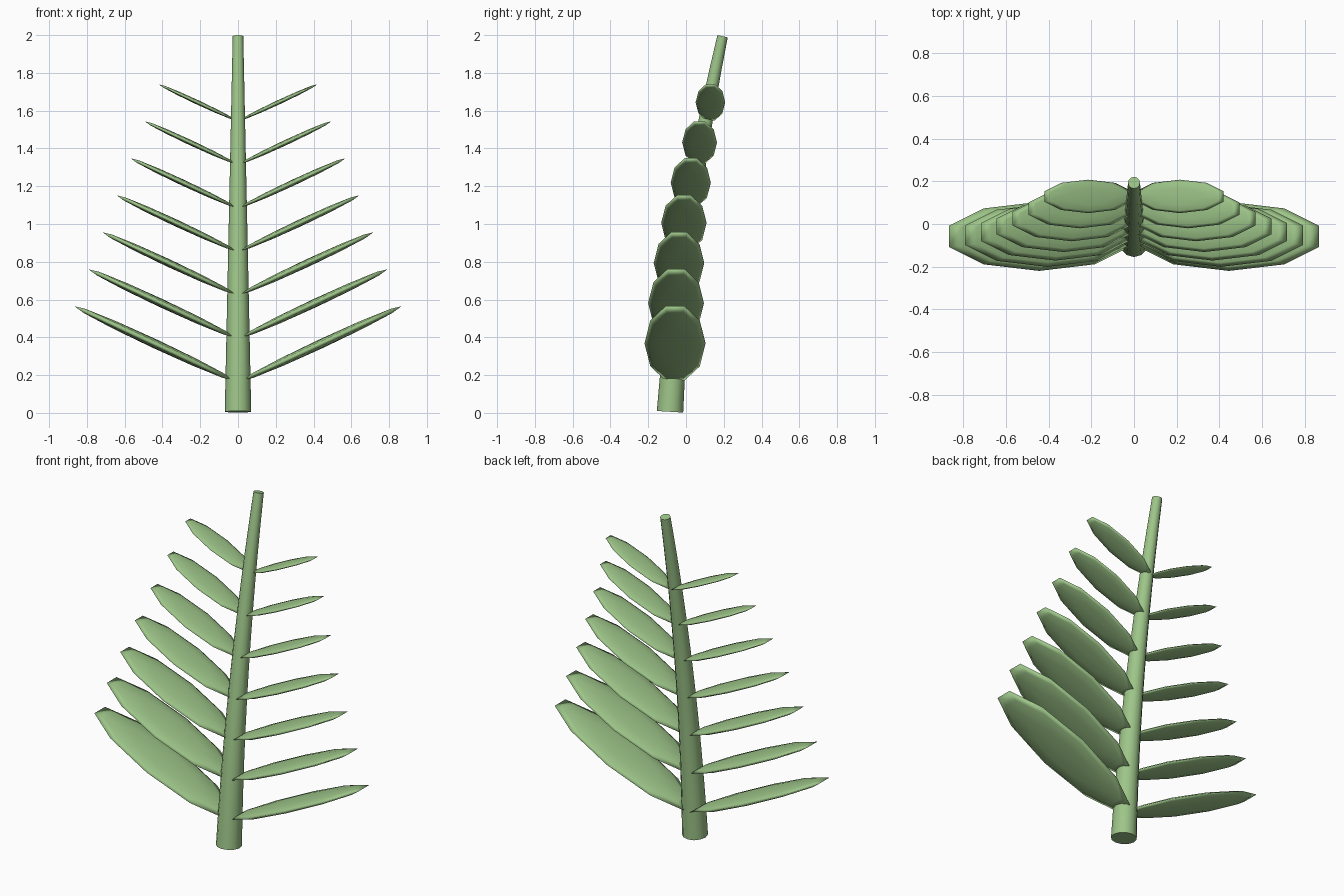
import bpy, bmesh
from math import cos, sin, pi, radians, atan
from mathutils import Matrix, Vector

cube = bpy.data.objects.get("Cube")
if cube:
    bpy.data.objects.remove(cube, do_unlink=True)

leaf_green = bpy.data.materials.new("leaf green")
leaf_green.use_nodes = True
colour = (0.34, 0.56, 0.25, 1)
leaf_green.diffuse_color = colour
leaf_green.node_tree.nodes["Principled BSDF"].inputs["Base Color"].default_value = colour


def finish(bm, name, sharp_angle):
    bmesh.ops.recalc_face_normals(bm, faces=bm.faces)
    mesh = bpy.data.meshes.new(name)
    bm.to_mesh(mesh)
    bm.free()
    mesh.materials.append(leaf_green)
    obj = bpy.data.objects.new(name, mesh)
    bpy.context.collection.objects.link(obj)
    bpy.ops.object.select_all(action='DESELECT')
    obj.select_set(True)
    bpy.context.view_layer.objects.active = obj
    bpy.ops.object.shade_smooth_by_angle(angle=radians(sharp_angle))


# Stem: tapering tube that bends gently backwards
def make_stem(sides=12, steps=12):
    bm = bmesh.new()
    rings = []
    for i in range(steps + 1):
        t = i / steps
        z = 0.006 + 1.988 * t
        radius = 0.07 - 0.042 * t
        centre = Vector((0, -0.085 + 0.06 * z + 0.04 * z * z, z))
        tilt = Matrix.Rotation(-atan(0.06 + 0.08 * z), 3, 'X')
        rings.append([bm.verts.new(centre + tilt @ Vector(
            (radius * cos(2 * pi * k / sides), radius * sin(2 * pi * k / sides), 0)))
            for k in range(sides)])
    for low, high in zip(rings, rings[1:]):
        for k in range(sides):
            n = (k + 1) % sides
            bm.faces.new((low[k], low[n], high[n], high[k]))
    bm.faces.new(rings[0])
    bm.faces.new(rings[-1])
    finish(bm, "stem", 40)


# Leaflet: flattened ellipsoid rising outwards from the stem
def make_leaflet(index, side):
    length = 0.49 - 0.0421 * index
    root = Vector((0, -0.058 + 0.0052 * index ** 2, 0.161 + 0.2305 * index))
    bm = bmesh.new()
    bmesh.ops.create_uvsphere(bm, u_segments=10, v_segments=6, radius=1)
    # Turn the ten-sided outline so its tip is a flat edge
    if max(v.co.x for v in bm.verts) > 0.99:
        bmesh.ops.rotate(bm, verts=bm.verts, matrix=Matrix.Rotation(pi / 10, 3, 'Z'))
    place = (Matrix.Translation(root)
             @ Matrix.Rotation(-side * radians(25), 4, 'Y')
             @ Matrix.Translation((side * length, 0, 0))
             @ Matrix.Diagonal((length, length * 0.33, length * 0.05, 1)))
    bmesh.ops.transform(bm, matrix=place, verts=bm.verts)
    finish(bm, f"{'left' if side > 0 else 'right'}_leaflet_{index + 1}", 180)


make_stem()
for i in range(7):
    for s in (1, -1):
        make_leaflet(i, s)
